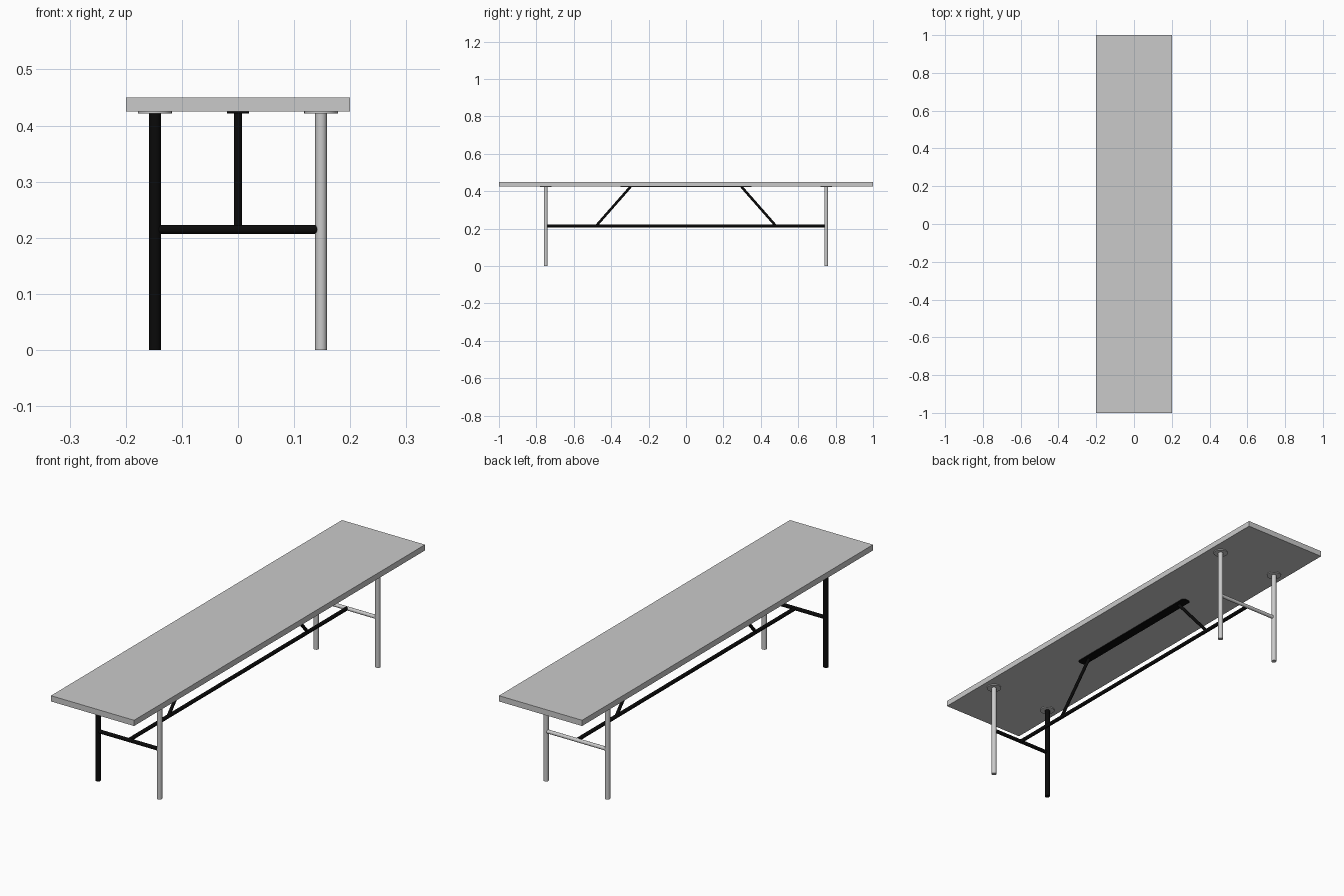
import bpy
import math
from mathutils import Vector

cube = bpy.data.objects.get("Cube")
if cube:
    bpy.data.objects.remove(cube, do_unlink=True)


def make_material(name, value):
    mat = bpy.data.materials.new(name)
    mat.use_nodes = True
    colour = (value, value, value, 1)
    mat.diffuse_color = colour
    mat.node_tree.nodes["Principled BSDF"].inputs["Base Color"].default_value = colour
    return mat


grey = make_material("light grey", 0.59)
black = make_material("black", 0.003)


def finish(name, mat):
    obj = bpy.context.object
    obj.name = name
    obj.data.materials.append(mat)
    return obj


def box(name, low, high, mat):
    low, high = Vector(low), Vector(high)
    bpy.ops.mesh.primitive_cube_add(size=1, location=(low + high) / 2)
    obj = finish(name, mat)
    obj.scale = high - low
    bpy.ops.object.transform_apply(location=False, rotation=False, scale=True)
    return obj


def tube(name, start, end, radius, mat, sides=24):
    start, end = Vector(start), Vector(end)
    axis = end - start
    bpy.ops.mesh.primitive_cylinder_add(
        vertices=sides, radius=radius, depth=axis.length,
        location=(start + end) / 2, rotation=axis.to_track_quat('Z', 'Y').to_euler())
    obj = finish(name, mat)
    bpy.ops.object.shade_smooth_by_angle(angle=math.radians(40))
    return obj


LEG_X, LEG_Y = 0.148, 0.75
TOP_Z, PLATE_Z, BAR_Z = 0.425, 0.421, 0.215

# Seat plank
box("seat", (-0.2, -1, TOP_Z), (0.2, 1, 0.45), grey)

# Legs with mounting discs, and the bar joining each pair
for end, y in (("front", -LEG_Y), ("back", LEG_Y)):
    for side, x in (("right", -LEG_X), ("left", LEG_X)):
        dark = end == "front" and side == "right"
        tube(f"{end}_{side}_leg", (x, y, 0), (x, y, PLATE_Z), 0.0105,
             black if dark else grey)
        tube(f"{end}_{side}_mounting_disc", (x, y, PLATE_Z), (x, y, TOP_Z), 0.03, grey, 32)
    tube(f"{end}_crossbar", (-LEG_X, y, BAR_Z), (LEG_X, y, BAR_Z), 0.008,
         black if end == "front" else grey)

# Long stretcher between the crossbars
tube("stretcher", (0, -LEG_Y, BAR_Z), (0, LEG_Y, BAR_Z), 0.008, black)

# Diagonal struts up to the plate under the seat
for end, s in (("front", -1), ("back", 1)):
    tube(f"{end}_strut", (0, s * 0.48, BAR_Z), (0, s * 0.297, TOP_Z - 0.002), 0.0068, black)

# Mounting plate with clipped corners
plate = box("strut_plate", (-0.02, -0.35, PLATE_Z), (0.02, 0.35, TOP_Z), black)
clip = plate.modifiers.new("clipped_corners", 'BEVEL')
clip.width = 0.012
clip.segments = 3
clip.limit_method = 'WEIGHT'
weights = plate.data.attributes.new("bevel_weight_edge", 'FLOAT', 'EDGE')
for edge in plate.data.edges:
    a, b = (plate.data.vertices[i].co for i in edge.vertices)
    upright = abs(a.z - b.z) > 0.001
    weights.data[edge.index].value = 1.0 if upright else 0.0
